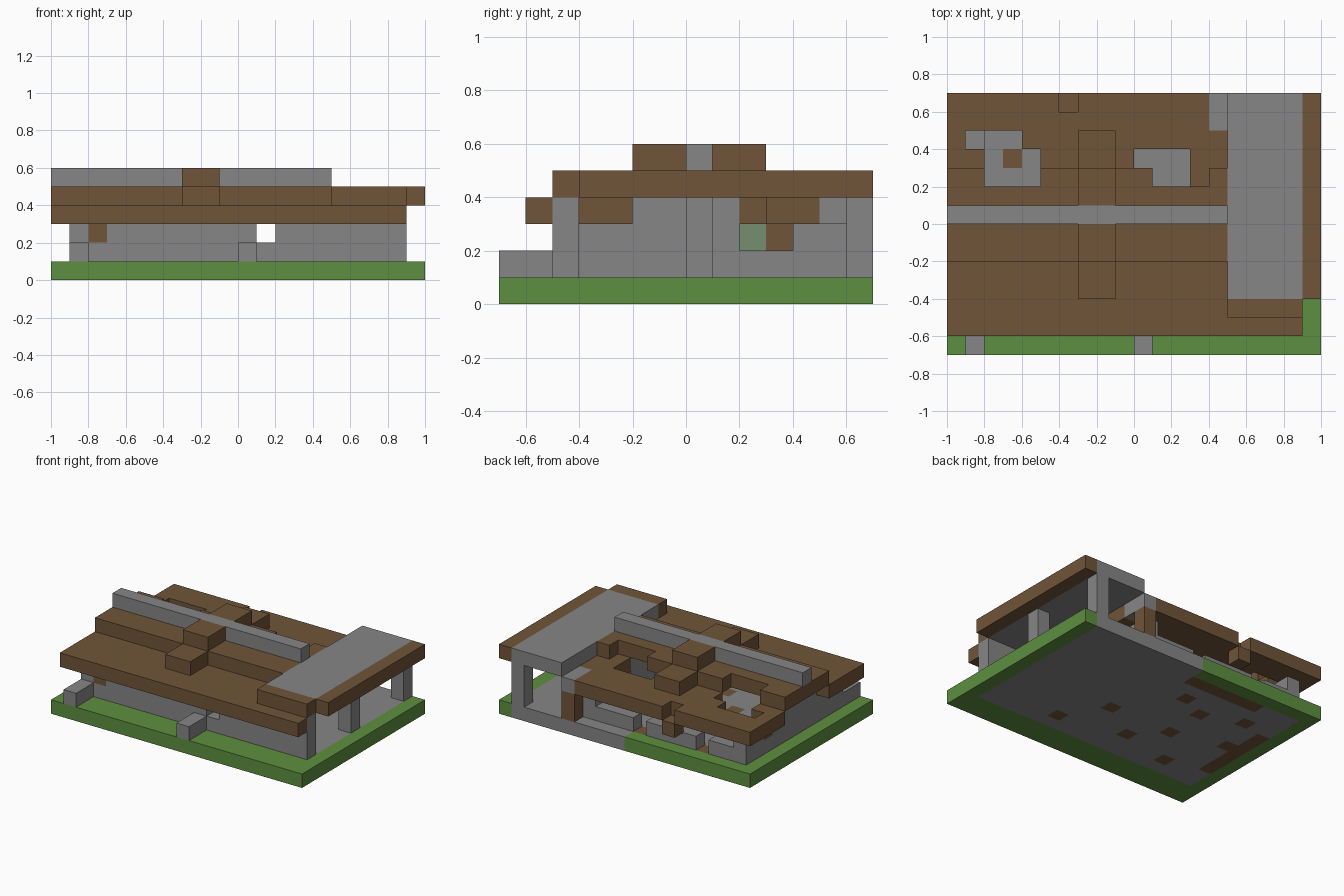
import bpy
import bmesh
from itertools import product
from mathutils import Vector

cube = bpy.data.objects.get("Cube")
if cube:
    bpy.data.objects.remove(cube, do_unlink=True)

U = 0.1                                # size of one block
ORIGIN = Vector((-1.0, -0.7, 0.0))


def material(name, rgb):
    m = bpy.data.materials.new(name)
    m.use_nodes = True
    colour = (*rgb, 1.0)
    m.diffuse_color = colour
    for n in m.node_tree.nodes:
        if n.type == 'BSDF_PRINCIPLED':
            n.inputs["Base Color"].default_value = colour
            n.inputs["Roughness"].default_value = 0.9
    return m


STONE = material("stone grey", (0.24, 0.24, 0.24))
WOOD = material("wood brown", (0.16, 0.09, 0.04))
GRASS = material("grass green", (0.11, 0.275, 0.05))
GLASS = material("sage glass", (0.18, 0.27, 0.16))

owner = {}                             # block cell -> part name
parts = {}                             # part name -> material


def fill(name, mat, x, y, z):
    """Fill inclusive block ranges with a part; later parts replace earlier."""
    parts[name] = mat
    for cell in cells(x, y, z):
        owner[cell] = name


def clear(x, y, z):
    for cell in cells(x, y, z):
        owner.pop(cell, None)


def cells(*spans):
    spans = [(s, s) if isinstance(s, int) else s for s in spans]
    return product(*(range(a, b + 1) for a, b in spans))


def build(name, mat):
    """Make one mesh from the outer faces of a part's blocks."""
    bm = bmesh.new()
    for cell in [c for c, n in owner.items() if n == name]:
        for axis, side in product(range(3), (0, 1)):
            step = [0, 0, 0]
            step[axis] = 2 * side - 1
            if tuple(c + s for c, s in zip(cell, step)) in owner:
                continue
            b, c = (axis + 1) % 3, (axis + 2) % 3
            verts = []
            for p, q in ((0, 0), (1, 0), (1, 1), (0, 1)):
                v = Vector(cell)
                v[axis] += side
                v[b] += p
                v[c] += q
                verts.append(bm.verts.new(ORIGIN + v * U))
            bm.faces.new(verts if side else verts[::-1])
    bmesh.ops.remove_doubles(bm, verts=bm.verts, dist=U / 100)
    bmesh.ops.dissolve_limit(bm, angle_limit=0.01, verts=bm.verts, edges=bm.edges)
    mesh = bpy.data.meshes.new(name)
    bm.to_mesh(mesh)
    bm.free()
    mesh.materials.append(mat)
    bpy.context.collection.objects.link(bpy.data.objects.new(name, mesh))


# Ground: grass border, stone floor, wooden patches
fill("grass_base", GRASS, (0, 19), (0, 13), 0)
fill("stone_floor", STONE, (1, 18), (2, 12), 0)
fill("stone_floor", STONE, (10, 18), 13, 0)
fill("floor_planks", WOOD, (4, 9), 12, 0)
fill("floor_planks", WOOD, 1, (4, 9), 0)
for x, y in ((8, 10), (11, 6), (13, 3), (8, 4), (4, 3), (6, 9), (6, 6), (3, 10), (2, 7)):
    fill("floor_planks", WOOD, x, y, 0)

# Walls with window gaps
fill("front_wall", STONE, (1, 18), 2, (1, 2))
fill("front_wall", STONE, (15, 18), 2, 3)
clear(11, 2, 2)
fill("front_shutter", WOOD, 2, 2, 2)
for name, x in (("west_wall", 1), ("east_wall", 13)):
    fill(name, STONE, x, (3, 12), (1, 2))
    fill(name, STONE, x, (5, 9), 3)
clear(13, (9, 10), 2)
fill("west_window", GLASS, 1, 9, 2)
fill("west_shutter", WOOD, 1, 10, 2)
fill("back_wall", STONE, (2, 3), 12, 1)
fill("back_wall", STONE, (5, 8), 12, 1)
fill("back_wall", STONE, (10, 12), 12, 1)

# Front steps
for x in (1, 10):
    fill("front_steps", STONE, x, (0, 1), 1)

# Stepped main roof with ridge
fill("lower_roof", WOOD, (0, 14), (1, 4), 3)
fill("lower_roof", WOOD, (0, 14), (10, 13), 3)
fill("lower_roof", WOOD, (15, 18), 1, 3)
fill("lower_roof", WOOD, 13, 9, 3)
fill("upper_roof", WOOD, (0, 14), (5, 9), 4)
fill("ridge", STONE, (0, 14), 7, 5)

# Dormer steps on both slopes
for low, high in (((3, 4), (5, 6)), ((10, 11), (8, 9))):
    fill("dormer", WOOD, (7, 8), low, 4)
    fill("dormer", WOOD, (7, 8), high, 5)

# Broken openings in the back slope
clear((1, 3), 11, 3)
clear((2, 4), 10, 3)
clear((2, 4), 9, 4)
clear((10, 12), 10, 3)
clear((11, 13), 9, 4)
clear(6, 13, 3)
fill("hanging_beam", WOOD, 6, 13, 2)

# Side porch: posts, flat roof and trim
for y in (2, 7, 13):
    fill("porch_posts", STONE, 18, y, (1, 3))
fill("back_post", WOOD, 14, 13, (1, 2))
fill("back_lintel", STONE, 14, (12, 13), 3)
fill("porch_roof", STONE, (15, 18), (3, 13), 4)
fill("porch_trim", WOOD, (15, 18), 2, 4)
fill("porch_trim", WOOD, 19, (3, 13), 4)

for part, mat in parts.items():
    build(part, mat)
